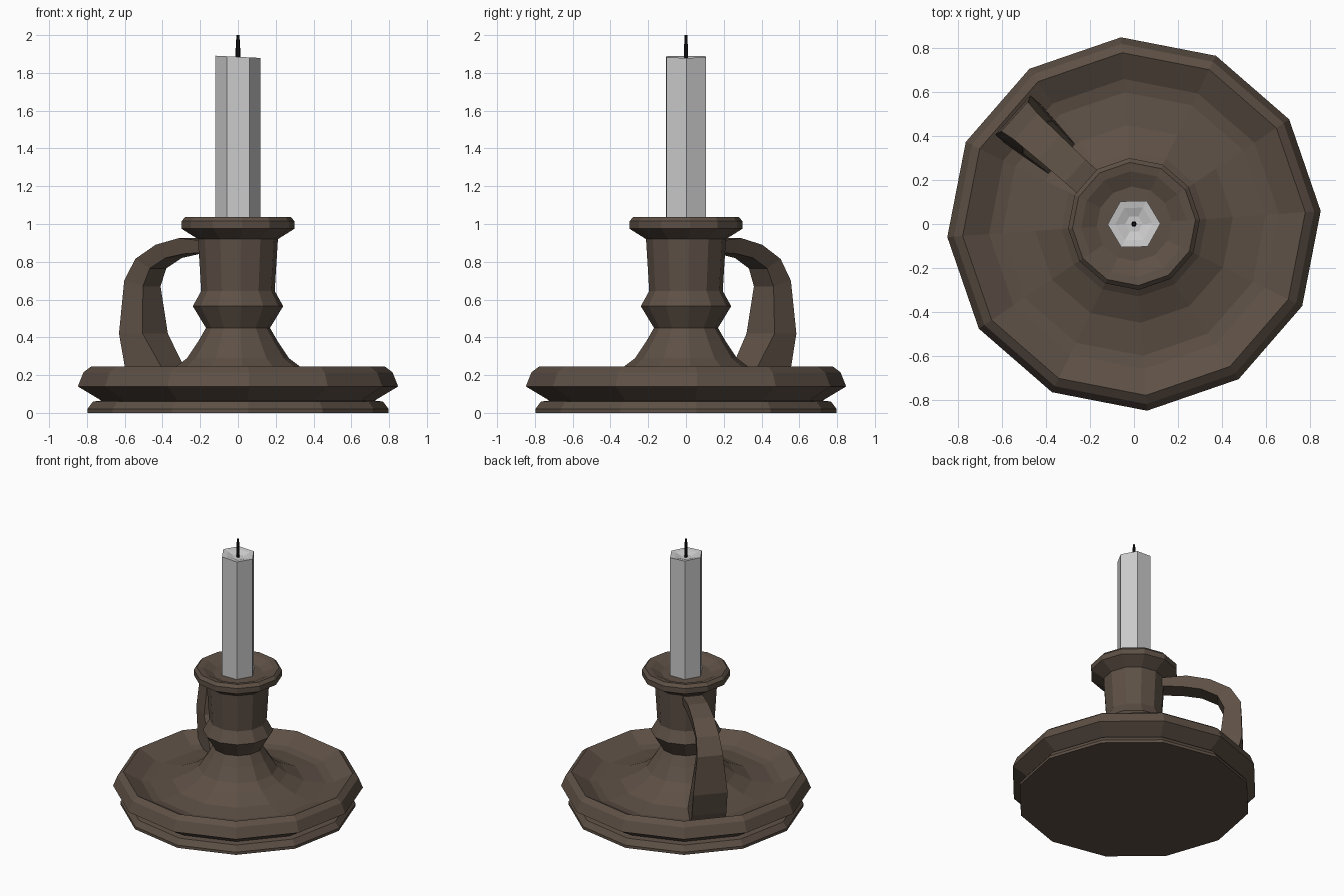
import bpy, bmesh
from math import cos, sin, radians
from mathutils import Vector

if "Cube" in bpy.data.objects:
    bpy.data.objects.remove(bpy.data.objects["Cube"])


def material(name, rgb):
    m = bpy.data.materials.new(name)
    m.diffuse_color = (*rgb, 1)
    m.use_nodes = True
    m.node_tree.nodes["Principled BSDF"].inputs["Base Color"].default_value = m.diffuse_color
    return m


def finish(name, bm, mat=None):
    bmesh.ops.recalc_face_normals(bm, faces=bm.faces)
    me = bpy.data.meshes.new(name)
    bm.to_mesh(me)
    bm.free()
    ob = bpy.data.objects.new(name, me)
    bpy.context.collection.objects.link(ob)
    if mat:
        me.materials.append(mat)
    return ob


def loft(name, rings, mat=None):
    """Bridge successive closed rings and cap both ends."""
    bm = bmesh.new()
    loops = [[bm.verts.new(p) for p in ring] for ring in rings]
    n = len(loops[0])
    for a, b in zip(loops, loops[1:]):
        for i in range(n):
            j = (i + 1) % n
            bm.faces.new((a[i], a[j], b[j], b[i]))
    bm.faces.new(loops[0])
    bm.faces.new(loops[-1])
    return finish(name, bm, mat)


def turned(name, profile, sides, offset, mat=None, tilt=0):
    """Low-poly lathe of (radius, z) points; tilt leans the rings above z = 1.5."""
    rings = []
    for r, z in profile:
        ring = []
        for i in range(sides):
            a = radians(offset + 360 * i / sides)
            x, y = r * cos(a), r * sin(a)
            ring.append((x, y, z - (tilt * x if z > 1.5 else 0)))
        rings.append(ring)
    return loft(name, rings, mat)


brown = material("brown", (0.11, 0.08, 0.06))
black = material("black", (0.006, 0.006, 0.006))

# Dish and socket, one continuous turned profile
turned("dish_and_socket", [
    (0.80, 0), (0.80, 0.02), (0.77, 0.06), (0.725, 0.065), (0.85, 0.14),
    (0.82, 0.215), (0.78, 0.245), (0.66, 0.18), (0.60, 0.17), (0.45, 0.19),
    (0.33, 0.245), (0.27, 0.29), (0.21, 0.38), (0.17, 0.45), (0.24, 0.565),
    (0.195, 0.645), (0.212, 0.92), (0.30, 0.975), (0.30, 1.015), (0.28, 1.037),
    (0.24, 1.03), (0.17, 0.998), (0.08, 1.0)], 12, 4, brown)

# Candle with a shallow hollow at the top
turned("candle", [(0.12, 0.97), (0.12, 1.885), (0.085, 1.88), (0.04, 1.865)],
       6, 1, tilt=0.05)

# Wick
turned("wick", [(0.013, 1.86), (0.012, 1.93), (0.008, 2.0)], 6, 0, black)

# Handle: outer (r, z, half width) and inner (r, z, half width) stations
stations = [
    ((0.67, 0.16, 0.12), (0.43, 0.16, 0.09)),
    ((0.70, 0.25, 0.12), (0.47, 0.25, 0.09)),
    ((0.74, 0.42, 0.12), (0.59, 0.42, 0.10)),
    ((0.73, 0.70, 0.09), (0.615, 0.67, 0.07)),
    ((0.66, 0.815, 0.08), (0.57, 0.765, 0.065)),
    ((0.52, 0.89, 0.075), (0.46, 0.82, 0.065)),
    ((0.36, 0.925, 0.07), (0.33, 0.842, 0.065)),
    ((0.17, 0.91, 0.07), (0.17, 0.85, 0.065)),
]
out = Vector((cos(radians(138)), sin(radians(138)), 0))
side = Vector((-out.y, out.x, 0))
up = Vector((0, 0, 1))
rings = []
for o, i in stations:
    rings.append([out * r + up * z + side * w * s
                  for (r, z, w), s in ((o, -1), (o, 1), (i, 1), (i, -1))])
loft("handle", rings, brown)
